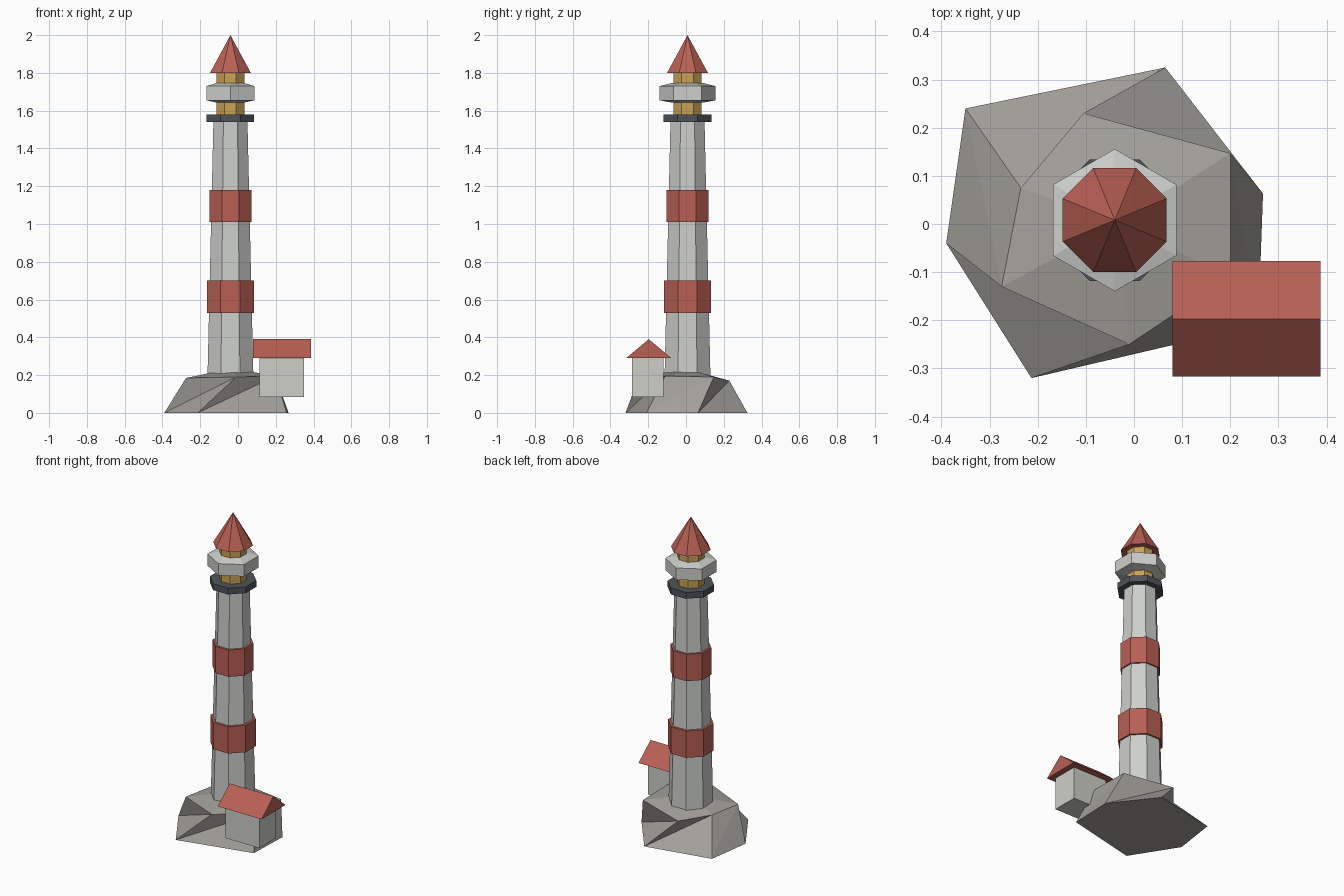
import bpy, bmesh, math

if "Cube" in bpy.data.objects:
    bpy.data.objects.remove(bpy.data.objects["Cube"])

CX, CY = -0.04, 0.008  # tower axis


def material(name, r, g, b):
    m = bpy.data.materials.new(name)
    lin = [((c / 255 + 0.055) / 1.055) ** 2.4 for c in (r, g, b)]
    m.diffuse_color = (*lin, 1)
    m.use_nodes = True
    m.node_tree.nodes["Principled BSDF"].inputs["Base Color"].default_value = m.diffuse_color
    return m


WHITE = material("white_paint", 205, 207, 203)
WALL = material("pale_wall", 205, 207, 199)
RED = material("red_paint", 184, 96, 84)
ROCK = material("grey_rock", 163, 160, 154)
GOLD = material("lamp_gold", 204, 162, 88)
DARK = material("dark_iron", 78, 84, 89)


def make(name, verts, faces, mat):
    me = bpy.data.meshes.new(name)
    me.from_pydata(verts, [], faces)
    bm = bmesh.new()
    bm.from_mesh(me)
    bmesh.ops.recalc_face_normals(bm, faces=bm.faces[:])
    bm.to_mesh(me)
    bm.free()
    me.materials.append(mat)
    ob = bpy.data.objects.new(name, me)
    bpy.context.collection.objects.link(ob)
    return ob


def lathe(name, profile, mat, n=8, turn=math.pi / 8):
    """Closed n-sided solid from (apothem, z) pairs, radius 0 makes a tip."""
    verts, faces, rings = [], [], []
    for a, z in profile:
        if a == 0:
            rings.append([len(verts)] * n)
            verts.append((CX, CY, z))
            continue
        r = a / math.cos(math.pi / n)
        rings.append(list(range(len(verts), len(verts) + n)))
        for k in range(n):
            t = turn + 2 * math.pi * k / n
            verts.append((CX + r * math.cos(t), CY + r * math.sin(t), z))
    for lo, hi in zip(rings, rings[1:]):
        for k in range(n):
            j = (k + 1) % n
            if hi[k] == hi[j]:
                faces.append((lo[k], lo[j], hi[k]))
            else:
                faces.append((lo[k], lo[j], hi[j], hi[k]))
    faces.append(rings[0][::-1])
    if profile[-1][0]:
        faces.append(rings[-1])
    return make(name, verts, faces, mat)


# Tower shaft, stripes, gallery, lamp room, railing and roof
lathe("tower", [(0.122, 0.17), (0.09, 1.55)], WHITE)
lathe("lower_stripe", [(0.124, 0.53), (0.124, 0.70)], RED)
lathe("upper_stripe", [(0.111, 1.01), (0.111, 1.18)], RED)
lathe("gallery_floor", [(0.126, 1.54), (0.126, 1.58)], DARK)
lathe("lamp_room", [(0.074, 1.57), (0.074, 1.81)], GOLD)
lathe("gallery_railing", [(0.074, 1.643), (0.128, 1.655), (0.128, 1.73), (0.074, 1.746)],
      WHITE, n=6, turn=math.pi / 6)
lathe("tower_roof", [(0.108, 1.80), (0, 2.0)], RED)

# Rock: twisted bottom and top rings, counterclockwise
bottom = [(0.268, 0.063), (0.065, 0.325), (-0.35, 0.24),
          (-0.39, -0.04), (-0.213, -0.32), (0.258, -0.21)]
top = [(0.2, 0.147, 0.19), (-0.105, 0.23, 0.17), (-0.235, 0.075, 0.185),
       (-0.275, -0.13, 0.185), (-0.01, -0.25, 0.19), (0.2, -0.11, 0.195)]
rock_verts = [(x, y, 0) for x, y in bottom] + top + [(-0.03, 0.0, 0.235)]
rock_faces = [tuple(range(5, -1, -1))]
for i in range(6):
    j = (i + 1) % 6
    rock_faces += [(i, j, 6 + j), (i, 6 + j, 6 + i), (6 + i, 6 + j, 12)]
make("rock", rock_verts, rock_faces, ROCK)


def prism(name, section, x0, x1, mat):
    """Extrude a (y, z) section along x."""
    n = len(section)
    verts = [(x, y, z) for x in (x0, x1) for y, z in section]
    faces = [tuple(range(n)), tuple(range(2 * n - 1, n - 1, -1))]
    faces += [(k, (k + 1) % n, n + (k + 1) % n, n + k) for k in range(n)]
    return make(name, verts, faces, mat)


# Keeper's house
prism("house_walls", [(-0.285, 0.085), (-0.118, 0.085), (-0.118, 0.292), (-0.285, 0.292)],
      0.113, 0.35, WALL)
prism("house_roof", [(-0.317, 0.29), (-0.077, 0.29), (-0.197, 0.39)], 0.08, 0.387, RED)
